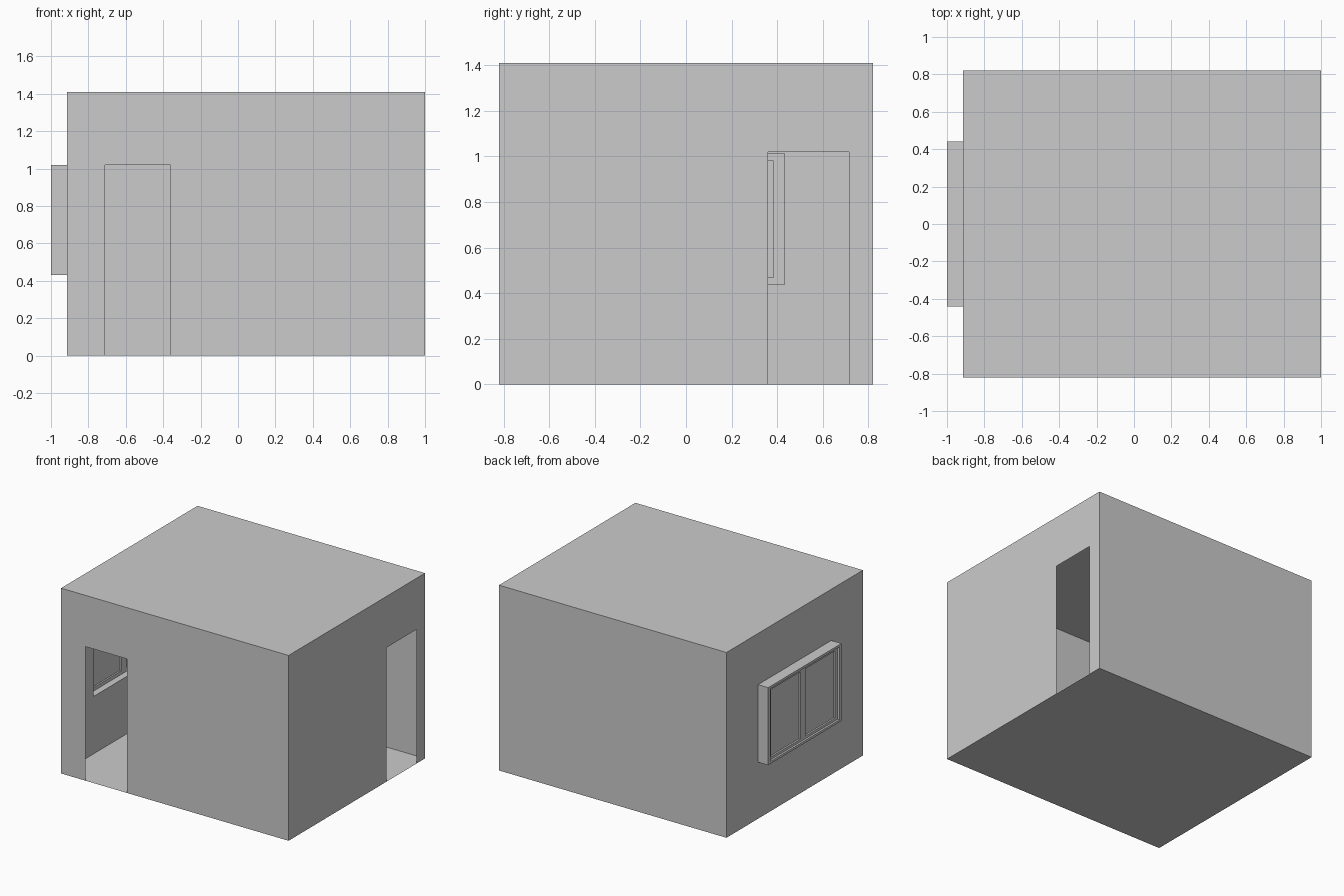
import bpy, bmesh

if "Cube" in bpy.data.objects:
    bpy.data.objects.remove(bpy.data.objects["Cube"])

X0, X1, Y, H = -0.915, 1.0, 0.82, 1.41   # room shell extents
DOOR_H = 1.02
WY, WZ0, WZ1 = 0.44, 0.43, 1.02          # window outer size


def finish(name, bm, normals=True):
    bmesh.ops.remove_doubles(bm, verts=bm.verts, dist=1e-5)
    if normals:
        bmesh.ops.recalc_face_normals(bm, faces=bm.faces)
    me = bpy.data.meshes.new(name)
    bm.to_mesh(me)
    bm.free()
    ob = bpy.data.objects.new(name, me)
    bpy.context.collection.objects.link(ob)
    return ob


def sheet(bm, place, u, v, hole=None):
    """Flat panel in u/v with an optional rectangular hole."""
    us, vs = set(u), set(v)
    if hole:
        us |= set(hole[:2])
        vs |= set(hole[2:])
    us, vs = sorted(us), sorted(vs)
    for a, b in zip(us, us[1:]):
        for c, d in zip(vs, vs[1:]):
            if hole and hole[0] <= a < hole[1] and hole[2] <= c < hole[3]:
                continue
            bm.faces.new([bm.verts.new(place(*p))
                          for p in ((a, c), (b, c), (b, d), (a, d))])


def ring(name, x0, x1, outer, inner):
    """Rectangular frame facing x; outer and inner are (y0, y1, z0, z1)."""
    bm = bmesh.new()

    def loop(x, r):
        return [bm.verts.new((x, r[i], r[j]))
                for i, j in ((0, 2), (1, 2), (1, 3), (0, 3))]
    loops = [loop(x0, outer), loop(x1, outer), loop(x1, inner), loop(x0, inner)]
    for k in range(4):
        a, b = loops[k], loops[(k + 1) % 4]
        for i in range(4):
            j = (i + 1) % 4
            bm.faces.new((a[i], a[j], b[j], b[i]))
    return finish(name, bm)


# room shell: thin sheets with two doorways and a window opening
bm = bmesh.new()
sheet(bm, lambda a, b: (a, -Y, b), (X0, X1), (0, H), (-0.71, -0.36, 0, DOOR_H))
sheet(bm, lambda a, b: (a, Y, b), (X0, X1), (0, H))
sheet(bm, lambda a, b: (X1, a, b), (-Y, Y), (0, H), (0.36, 0.715, 0, DOOR_H))
sheet(bm, lambda a, b: (X0, a, b), (-Y, Y), (0, H), (-WY, WY, WZ0, WZ1))
for z in (0, H):
    sheet(bm, lambda a, b: (a, b, z), (X0, X1), (-Y, Y))
finish("room_shell", bm)

# window casing: thin box lining plus outer face trim
t = 0.007
lining = (-WY + t, WY - t, WZ0 + t, WZ1 - t)
trim = (-0.415, 0.415, 0.448, 1.002)
ring("window_casing", -1.0, X0, (-WY, WY, WZ0, WZ1), lining)
ring("window_trim", -1.0, -0.965, lining, trim)

# two sashes, each with a pane
for side, (y0, y1) in (("back", (0.0, 0.415)), ("front", (-0.415, 0.0))):
    inner = (y0 + 0.031, y1 - 0.031, 0.468, 0.98)
    ring("window_sash_" + side, -0.985, -0.96, (y0, y1, 0.448, 1.002), inner)
    bm = bmesh.new()
    sheet(bm, lambda a, b: (-0.972, a, b), inner[:2], inner[2:])
    finish("window_pane_" + side, bm, False)
